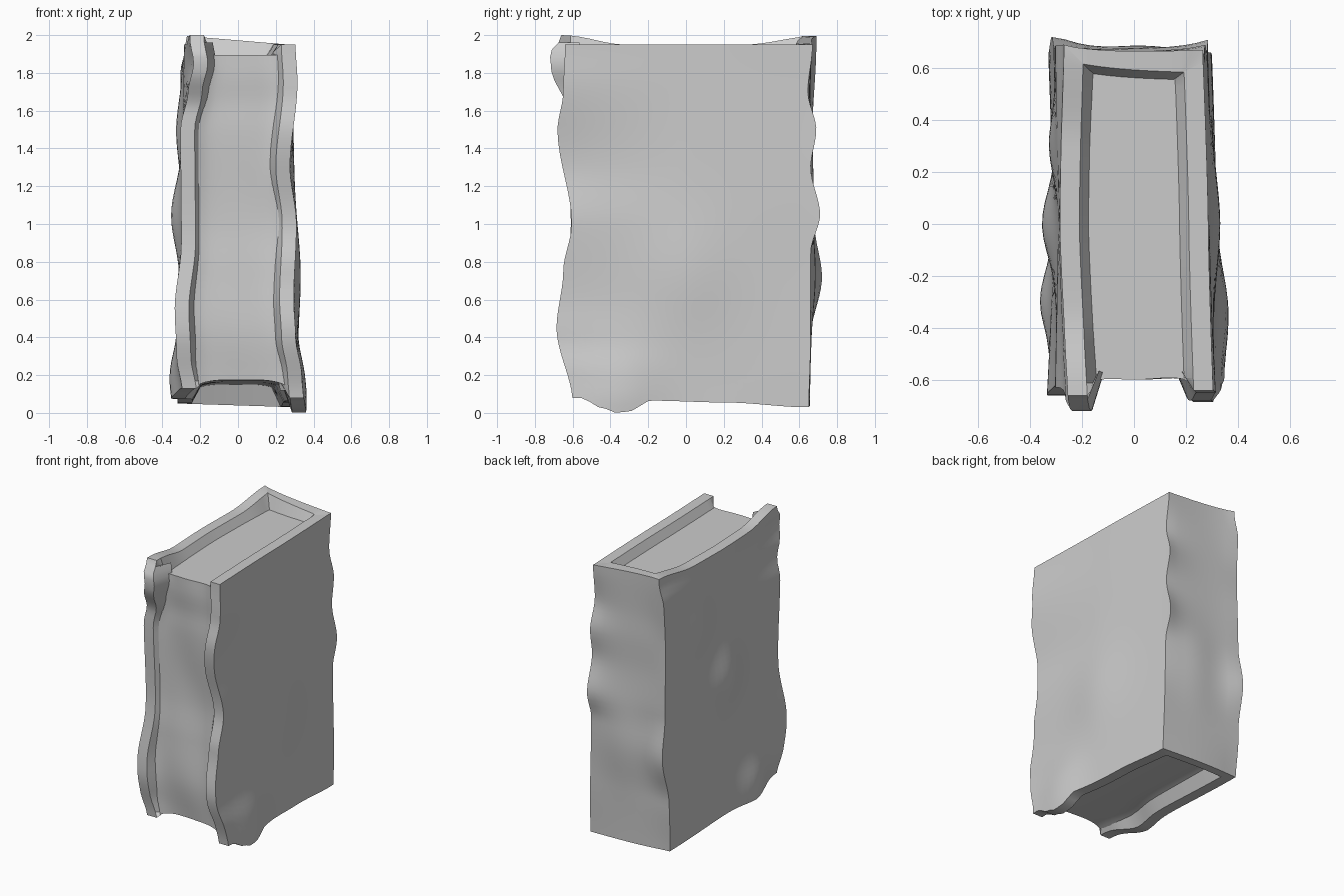
import bpy, bmesh
from math import exp, sin

if "Cube" in bpy.data.objects:
    bpy.data.objects.remove(bpy.data.objects["Cube"])


def curve(*pts):
    """Smooth interpolation through (position, value) pairs."""
    def f(t):
        if t <= pts[0][0]:
            return pts[0][1]
        for (a, va), (b, vb) in zip(pts, pts[1:]):
            if t <= b:
                k = (t - a) / (b - a)
                return va + (vb - va) * k * k * (3 - 2 * k)
        return pts[-1][1]
    return f


def lerp(a, b, t):
    return a + (b - a) * t


def bump(y, z, cy, cz, ry, rz, h):
    return h * exp(-((y - cy) / ry) ** 2 - ((z - cz) / rz) ** 2)


# worn outlines along the height: fore edges, spine corners, board thickness positions
left_front_x = curve((.1, -.29), (.3, -.325), (.55, -.335), (.9, -.3), (1.5, -.305), (1.7, -.265), (1.85, -.235), (1.98, -.255))
right_front_x = curve((.05, .345), (.2, .335), (.4, .305), (.6, .295), (1, .31), (1.3, .275), (1.75, .315), (1.95, .305))
left_back_x = curve((0, -.32), (.3, -.33), (1, -.31), (1.8, -.305), (1.97, -.27))
right_back_x = curve((0, .3), (1, .285), (1.95, .265))
left_front_y = curve((.1, -.6), (.45, -.66), (1, -.61), (1.6, -.63), (1.83, -.715), (1.9, -.72), (1.99, -.66))
right_front_y = curve((.05, -.6), (.45, -.685), (.75, -.65), (1, -.605), (1.5, -.68), (1.7, -.65), (1.95, -.64))
left_back_y = curve((0, .64), (.4, .66), (.72, .72), (1, .68), (1.5, .67), (1.95, .69))
right_back_y = curve((0, .65), (.4, .66), (.85, .66), (1.05, .71), (1.3, .66), (1.5, .69), (1.7, .645), (1.95, .67))
# bottom and top edges along the depth
left_bottom = curve((-.6, .13), (-.3, .075), (.65, .05))
right_bottom = curve((-.6, .08), (-.5, .03), (-.4, 0), (-.33, .01), (-.22, .065), (.2, .055), (.65, .03))
left_top = curve((-.65, 2), (-.3, 1.95), (.3, 1.95), (.65, 1.995))


def board_x(y, front, middle, back):
    """Uneven edges settle into a calm board middle."""
    s = min(1, max(-1, y / .65))
    return lerp(middle, front if s < 0 else back, abs(s) ** 1.3)


def left_x(y, z):
    x = board_x(y, left_front_x(z), lerp(-.315, -.285, z / 2), left_back_x(z))
    return x - bump(y, z, -.3, .15, .16, .2, .055) - bump(y, z, 0, 1.05, .17, .22, .055) \
        - bump(y, z, .3, 1.5, .15, .2, .03)


def right_x(y, z):
    x = board_x(y, right_front_x(z), lerp(.32, .285, z / 2), right_back_x(z))
    return x + bump(y, z, -.33, .1, .2, .25, .035) + bump(y, z, 0, .75, .25, .3, .025)


def spine_y(x, z):
    t = min(1, max(0, (x + .29) / .58))
    edge = lerp(left_back_y(z), right_back_y(z), t)
    return lerp(edge, .66, 3 * t * (1 - t)) + bump(x, z, .03, .75, .15, .3, .02)


def page_y(z):
    return (left_front_y(z) + right_front_y(z)) / 2 * .35 - .353


def page_low(y):
    return lerp(.175, .15, (y + .6) / 1.2)


PAGE_HIGH = 1.895


def add_faces(bm, grid, closed=False):
    for a, b in zip(grid, grid[1:]):
        n = len(a)
        for i in range(n if closed else n - 1):
            bm.faces.new((a[i], a[(i + 1) % n], b[(i + 1) % n], b[i]))


def finish(bm, name, angle):
    bmesh.ops.recalc_face_normals(bm, faces=bm.faces)
    me = bpy.data.meshes.new(name)
    bm.to_mesh(me)
    bm.free()
    ob = bpy.data.objects.new(name, me)
    bpy.context.collection.objects.link(ob)
    bpy.ops.object.select_all(action='DESELECT')
    ob.select_set(True)
    bpy.context.view_layer.objects.active = ob
    bpy.ops.object.shade_smooth_by_angle(angle=angle)
    return ob


# cover: U-shaped wall (left board, spine, right board)
N, S, M = 28, 12, 48


def cover_point(i, j):
    h = j / M
    if i <= N:                                   # left board
        t = i / N
        yn = lerp(-.65, .66, t)
        z = lerp(left_bottom(yn), left_top(yn), h)
        y = lerp(left_front_y(z), left_back_y(z), t)
        return left_x(y, z), y, z
    if i < N + S:                                # spine
        t = (i - N) / S
        z = lerp(lerp(.05, .03, t), lerp(1.995, 1.95, t), h)
        x = lerp(left_x(.66, z), right_x(.66, z), t)
        return x, spine_y(x, z), z
    t = (i - N - S) / N                          # right board
    yn = lerp(.66, -.65, t)
    z = lerp(right_bottom(yn), 1.95, h)
    y = lerp(right_back_y(z), right_front_y(z), t)
    return right_x(y, z), y, z


bm = bmesh.new()
W = 2 * N + S
wall = [[bm.verts.new(cover_point(i, j)) for i in range(W + 1)] for j in range(M + 1)]
add_faces(bm, wall)

# cover rim: flat lip, then a bevel running down to the pages
border = [(i, 0) for i in range(W)] + [(W, j) for j in range(M)] \
    + [(i, M) for i in range(W, 0, -1)] + [(0, j) for j in range(M, 0, -1)]
rim = [[wall[j][i] for i, j in border], [], []]
for i, j in border:
    for ring, inset in ((1, .075), (2, .12)):
        x, y, z = cover_point(i, j)
        if ring == 2 and j == 0:
            inset = .14
        x = min(max(x, left_x(y, z) + inset), right_x(y, z) - inset)
        y = min(y, spine_y(x, z) - inset * .8 - (.06 * (x + .2) if j == M else 0))
        if ring == 2:
            if i in (0, W):
                y = page_y(z) + .02
            if j == 0:
                z = page_low(y) + .02
            elif j == M:
                z = PAGE_HIGH - .015
        rim[ring].append(bm.verts.new((x, y, z)))
add_faces(bm, rim, True)
finish(bm, "book_cover", .6)

# page block: one sheet wrapping the bottom, fore edge and top
low = page_low(-.6)
path = [(y, page_low(y)) for y in (lerp(.62, page_y(low), k / 16) for k in range(16))]
path += [(page_y(z), z) for z in (lerp(low, PAGE_HIGH, k / 40) for k in range(41))]
path += [(lerp(page_y(PAGE_HIGH), .61, k / 16), PAGE_HIGH) for k in range(1, 17)]
bm = bmesh.new()
sheet = []
for n, (y, z) in enumerate(path):
    row = []
    for k in range(13):
        t = k / 12
        x = lerp(left_x(y, z) + .085, right_x(y, z) - .085, t)
        front = 1 if 16 <= n <= 56 else 0
        flare = abs(2 * t - 1) ** 6 * .02 * front
        sag = .008 * sin(5 * z + 4 * t) * t * (1 - t) * 4 * front
        droop = abs(2 * t - 1) ** 4 * .03 if n <= 16 else 0
        row.append(bm.verts.new((x, y + sag - flare, z - droop)))
    sheet.append(row)
add_faces(bm, sheet)
finish(bm, "page_block", .9)
